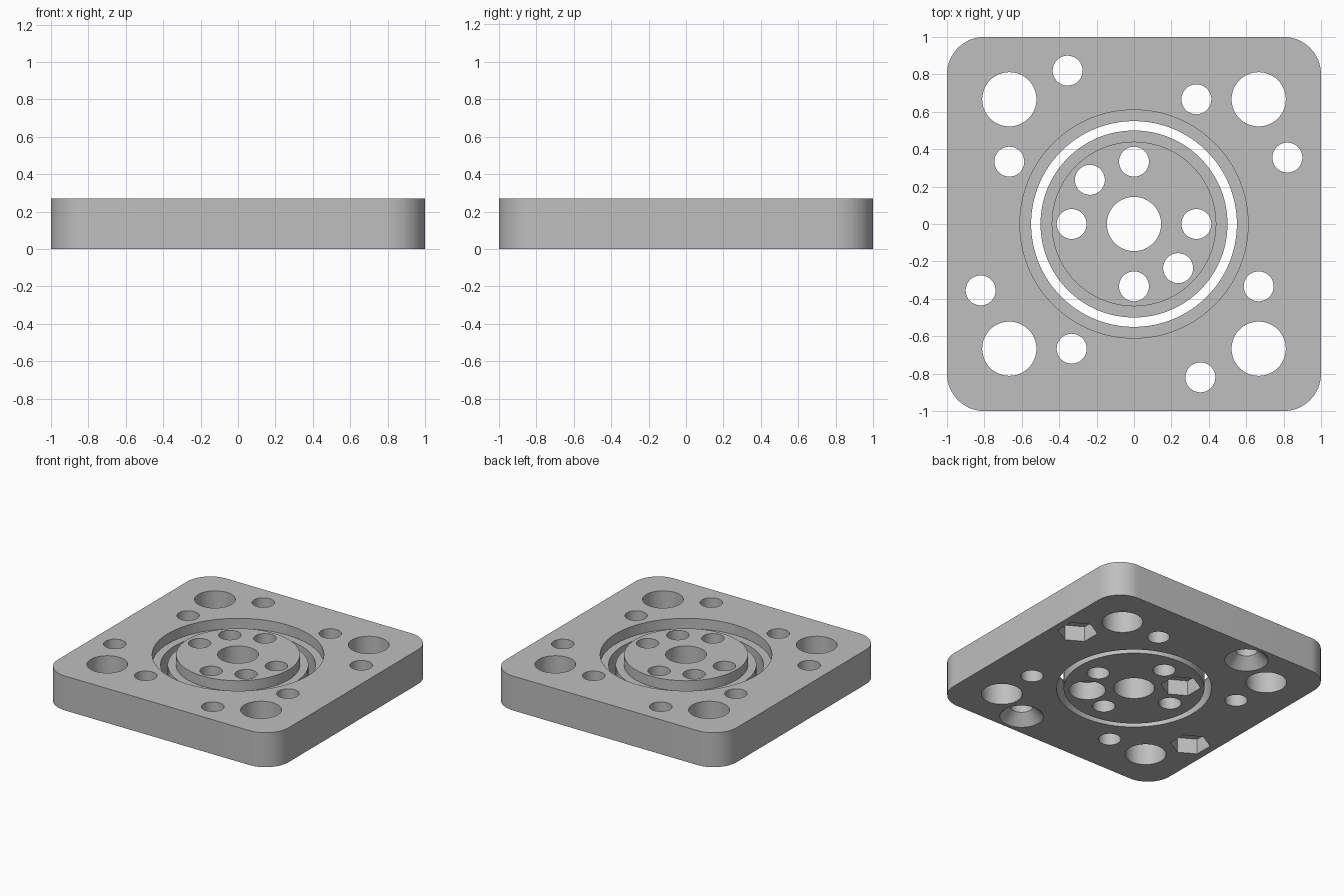
import bpy, bmesh
from math import pi, cos, sin

cube = bpy.data.objects.get("Cube")
if cube:
    bpy.data.objects.remove(cube)

H = 0.27          # plate thickness
LEDGE = 0.19      # height of the ring ledges
LOW, HIGH = -0.1, 0.4   # cutter overshoot
HOLE, BIG = 0.08, 0.145

grey = bpy.data.materials.new("mid_grey")
grey.use_nodes = True
colour = (0.52, 0.52, 0.52, 1)
grey.diffuse_color = colour
grey.node_tree.nodes["Principled BSDF"].inputs["Base Color"].default_value = colour


def loft(bm, rings):
    """Closed solid through equal-sized rings of points, bottom to top."""
    loops = [[bm.verts.new(p) for p in ring] for ring in rings]
    bm.faces.new(loops[0][::-1])
    bm.faces.new(loops[-1])
    n = len(loops[0])
    for a, b in zip(loops, loops[1:]):
        for i in range(n):
            j = (i + 1) % n
            bm.faces.new((a[i], a[j], b[j], b[i]))


def turned(bm, profile, x=0, y=0, sides=64, start=0):
    """Solid of stacked (radius, z) circles."""
    angles = [start + 2 * pi * i / sides for i in range(sides)]
    loft(bm, [[(x + r * cos(a), y + r * sin(a), z) for a in angles] for r, z in profile])


def make_object(name, bm):
    mesh = bpy.data.meshes.new(name)
    bmesh.ops.recalc_face_normals(bm, faces=bm.faces)
    bm.to_mesh(mesh)
    bm.free()
    mesh.materials.append(grey)
    obj = bpy.data.objects.new(name, mesh)
    bpy.context.collection.objects.link(obj)
    return obj


def drill(obj, cutter_bm):
    cutter = make_object("hole_cutter", cutter_bm)
    cutter.hide_render = True
    bpy.context.view_layer.objects.active = obj
    bpy.ops.object.select_all(action='DESELECT')
    obj.select_set(True)
    mod = obj.modifiers.new("holes", 'BOOLEAN')
    mod.object = cutter
    mod.solver = 'EXACT'
    bpy.ops.object.modifier_apply(modifier=mod.name)
    bpy.data.objects.remove(cutter)
    bpy.ops.object.shade_smooth_by_angle(angle=pi / 6)


def plain(bm, x, y, r=HOLE):
    turned(bm, [(r, LOW), (r, HIGH)], x, y)


def countersunk(bm, x, y):
    turned(bm, [(0.255, LOW), (0.155, 0), (HOLE, 0.08), (HOLE, HIGH)], x, y)


def counterbored(bm, x, y):
    turned(bm, [(0.13, LOW), (0.13, 0.14), (HOLE, 0.14), (HOLE, HIGH)], x, y)


def nut_pocket(bm, x, y, depth=0.12):
    # hexagonal recess below, round hole above, drilled in two passes
    turned(bm, [(0.142, LOW), (0.142, depth)], x, y, 6, pi / 2)


# Base plate: rounded square
R = 0.2
outline = []
for k in range(4):
    mid = pi / 4 + k * pi / 2
    cx, cy = (1 - R) * 2 ** 0.5 * cos(mid), (1 - R) * 2 ** 0.5 * sin(mid)
    for i in range(17):
        a = k * pi / 2 + i * pi / 32
        outline.append((cx + R * cos(a), cy + R * sin(a)))
bm = bmesh.new()
loft(bm, [[(x, y, z) for x, y in outline] for z in (0, H)])
base_plate = make_object("base_plate", bm)

# Stepped ring opening and plate holes, repeated by quarter turns
holes, pockets = bmesh.new(), bmesh.new()
turned(holes, [(0.55, LOW), (0.55, LEDGE), (0.61, LEDGE), (0.61, HIGH)], sides=128)
x, y, u, v, c, d = 2 / 3, 2 / 3, 2 / 3, -1 / 3, 0.82, 0.355
for k in range(4):
    plain(holes, x, y, BIG)
    plain(holes, u, v)
    if k % 2:
        countersunk(holes, c, d)
    else:
        plain(holes, c, d)
        nut_pocket(pockets, c, d)
    x, y, u, v, c, d = -y, x, -v, u, -d, c
drill(base_plate, holes)
drill(base_plate, pockets)

# Centre disc with a lower flange
bm = bmesh.new()
turned(bm, [(0.5, 0), (0.5, LEDGE), (0.44, LEDGE), (0.44, H)], sides=128)
centre_disc = make_object("centre_disc", bm)

holes, pockets = bmesh.new(), bmesh.new()
plain(holes, 0, 0, BIG)
for k in range(4):
    plain(holes, cos(k * pi / 2) / 3, sin(k * pi / 2) / 3)
s = 0.236
counterbored(holes, s, -s)
plain(holes, -s, s)
nut_pocket(pockets, -s, s)
drill(centre_disc, holes)
drill(centre_disc, pockets)
